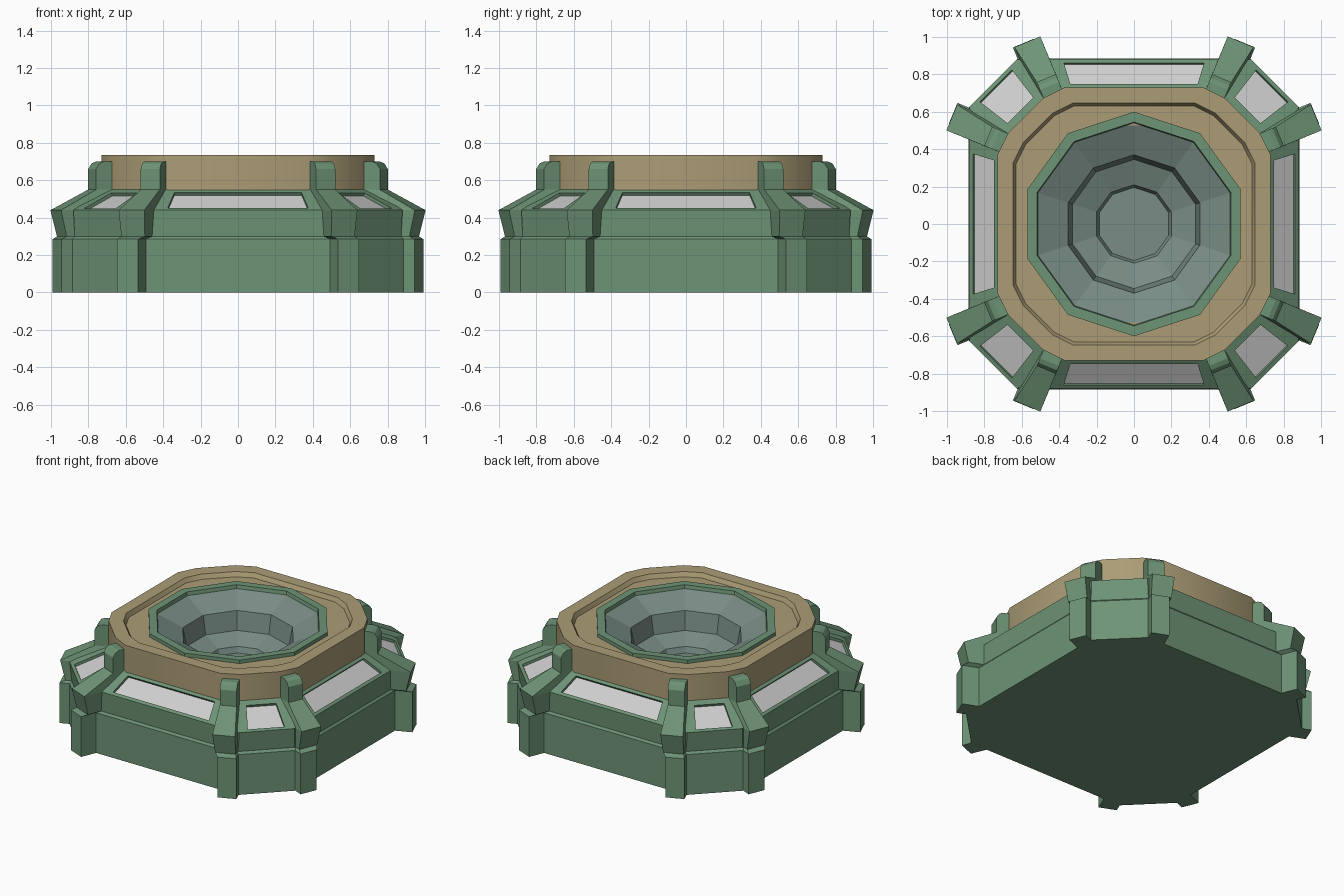
import bpy, bmesh, math
from mathutils import Vector

if "Cube" in bpy.data.objects:
    bpy.data.objects.remove(bpy.data.objects["Cube"])


def material(name, rgb):
    m = bpy.data.materials.new(name)
    m.diffuse_color = (*rgb, 1)
    m.use_nodes = True
    m.node_tree.nodes["Principled BSDF"].inputs["Base Color"].default_value = m.diffuse_color
    return m


GREEN = material("green", (0.155, 0.295, 0.18))
TAN = material("tan", (0.41, 0.335, 0.18))
SILVER = material("silver", (0.62, 0.62, 0.62))
GREY = material("grey_green", (0.19, 0.265, 0.235))


def finish(name, bm, mats, recalc=True):
    if recalc:
        bmesh.ops.recalc_face_normals(bm, faces=bm.faces)
    me = bpy.data.meshes.new(name)
    bm.to_mesh(me)
    bm.free()
    for m in mats:
        me.materials.append(m)
    ob = bpy.data.objects.new(name, me)
    bpy.context.collection.objects.link(ob)
    return ob


def loft(bm, rings, cap_start=True, cap_end=True):
    loops = [[bm.verts.new(p) for p in r] for r in rings]
    n = len(loops[0])
    for a, b in zip(loops, loops[1:]):
        for i in range(n):
            j = (i + 1) % n
            bm.faces.new((a[i], a[j], b[j], b[i]))
    if cap_start:
        bm.faces.new(loops[0][::-1])
    if cap_end:
        bm.faces.new(loops[-1])


def four_fold(quarter, z, s=1.0):
    """Repeat the points of one corner around the z axis."""
    pts = []
    for k in range(4):
        c, d = [(1, 0), (0, 1), (-1, 0), (0, -1)][k]
        pts += [((x * c - y * d) * s, (x * d + y * c) * s, z) for x, y in quarter]
    return pts


def octagon(a, d, z):
    k = d * math.sqrt(2) - a
    return four_fold([(a, k), (k, a)], z)


def decagon(r, z):
    return [(r * math.cos(math.radians(90 + 36 * i)),
             r * math.sin(math.radians(90 + 36 * i)), z) for i in range(10)]


# Base body
bm = bmesh.new()
loft(bm, [octagon(.885, 1.065, 0), octagon(.885, 1.065, .285),
          octagon(.873, 1.05, .3), octagon(.88, 1.065, .44)], cap_end=False)
finish("base_body", bm, [GREEN])

# Sloped shoulder with a recessed window on each of the eight sides
bm = bmesh.new()
Z0, Z1 = .44, .55
lo, hi = octagon(.88, 1.065, Z0), octagon(.725, .82, Z1)
for i in range(8):
    j = (i + 1) % 8
    outer = [Vector(p) for p in (lo[i], lo[j], hi[j], hi[i])]
    mid0, mid1 = (outer[0] + outer[1]) / 2, (outer[2] + outer[3]) / 2
    n = Vector((mid0.x, mid0.y, 0)).normalized()
    u = Vector((-n.y, n.x, 0))
    d0, d1 = mid0.dot(n), mid1.dot(n)
    if i % 2:   # long straight side
        (ra, wa), (rb, wb) = (.862, .375), (.748, .34)
    else:       # short corner side
        (ra, wa), (rb, wb) = (1.045, .12), (.86, .097)

    def on_slope(r, w):
        return n * r + u * w + Vector((0, 0, Z0 + (Z1 - Z0) * (d0 - r) / (d0 - d1)))
    inner = [on_slope(ra, -wa), on_slope(ra, wa), on_slope(rb, wb), on_slope(rb, -wb)]
    normal = (outer[1] - outer[0]).cross(outer[3] - outer[0]).normalized()
    sunk = [p - normal * .018 for p in inner]
    loft(bm, [outer, inner, sunk], cap_start=False)
    bm.faces.ensure_lookup_table()
    bm.faces[-1].material_index = 1
finish("window_shoulder", bm, [GREEN, SILVER], recalc=False)

# Corner buttresses: a pair at each corner, mirrored about the diagonal
# section: height, inner reach, outer reach, side limits
SECTIONS = [(0, .75, 1.12, .115, .237), (.285, .75, 1.12, .115, .237),
            (.3, .75, 1.085, .09, .225), (.44, .75, 1.118, .079, .228),
            (.55, .79, .9, .08, .19), (.66, .79, .9, .08, .19),
            (.69, .79, .88, .08, .19), (.7, .79, .855, .08, .19)]
ca, sa = math.cos(math.radians(67.5)), math.sin(math.radians(67.5))
bm = bmesh.new()
for k in range(4):
    rot = math.radians(90 * k)
    c, s = math.cos(rot), math.sin(rot)
    for swap in (False, True):
        rings = []
        for z, r0, r1, t0, t1 in SECTIONS:
            ring = []
            for r, t in ((r0, t0), (r0, t1), (r1, t1), (r1, t0)):
                x, y = r * ca + t * sa, r * sa - t * ca
                if swap:
                    x, y = y, x
                ring.append((x * c - y * s, x * s + y * c, z))
            rings.append(ring)
        loft(bm, rings)
finish("corner_buttresses", bm, [GREEN])

# Tan collar with a stepped top
Q = [(.73, .37), (.67, .49), (.49, .67), (.37, .73)]
bm = bmesh.new()
loft(bm, [four_fold(Q, .5), four_fold(Q, .735), four_fold(Q, .735, .885),
          four_fold(Q, .705, .865), decagon_floor := four_fold(Q, .705, .72)],
     cap_start=False, cap_end=False)
# bridge the collar floor to the round opening
edge = [e for e in bm.edges if e.is_boundary and e.verts[0].co.z > .6]
ring = [bm.verts.new(p) for p in decagon(.585, .705)]
edge += [bm.edges.new((ring[i], ring[(i + 1) % 10])) for i in range(10)]
bmesh.ops.bridge_loops(bm, edges=edge)
collar = finish("collar", bm, [TAN])
bpy.context.view_layer.objects.active = collar
collar.select_set(True)
bpy.ops.object.shade_smooth_by_angle(angle=math.radians(35))

# Ten-sided green rim
bm = bmesh.new()
loft(bm, [decagon(.6, .66), decagon(.6, .73), decagon(.545, .73), decagon(.54, .705)],
     cap_start=False, cap_end=False)
finish("bowl_rim", bm, [GREEN], recalc=False)

# Stepped bowl
bm = bmesh.new()
loft(bm, [decagon(.54, .705), decagon(.37, .63), decagon(.345, .5),
          decagon(.21, .45), decagon(.195, .41)], cap_start=False)
finish("bowl", bm, [GREY], recalc=False)
